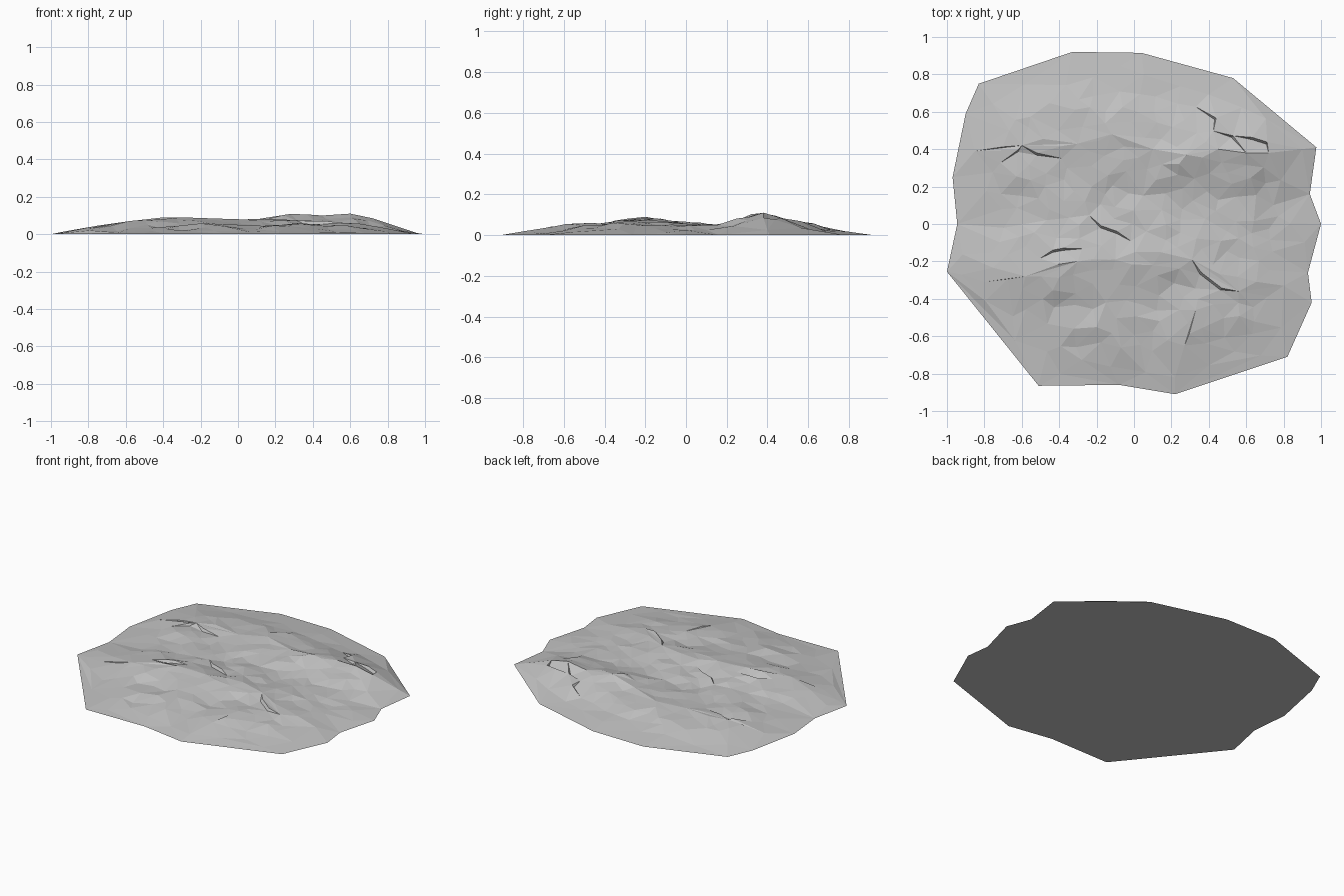
import bpy
import bmesh
import random
from mathutils import Vector, geometry, noise

random.seed(7)
cube = bpy.data.objects.get("Cube")
if cube:
    bpy.data.objects.remove(cube, do_unlink=True)

# Ground outline, clockwise from the back left
OUTLINE = [Vector(p) for p in (
    (-.83, .75), (-.33, .92), (.04, .915), (.53, .78), (.975, .41), (.94, .16),
    (1, 0), (.93, -.26), (.95, -.42), (.82, -.71), (.22, -.91), (-.08, -.86),
    (-.51, -.865), (-1, -.255), (-.945, 0), (-.97, .25), (-.9, .59))]

# Crest lines as x, y, z
BACK_CREST = [(-.85, .39, .025), (-.6, .42, .06), (-.3, .43, .06), (-.12, .48, .075),
              (.1, .4, .08), (.28, .37, .108), (.45, .4, .1), (.6, .38, .11),
              (.72, .38, .085), (.9, .4, .025)]
FRONT_CREST = [(-.92, -.27, .012), (-.8, -.31, .03), (-.58, -.28, .07), (-.3, -.2, .09),
               (-.1, -.19, .083), (.1, -.22, .075), (.31, -.19, .075), (.56, -.36, .06),
               (.8, -.33, .03)]
RIGHT_SPUR = [(.33, -.46, .06), (.27, -.65, .042), (.22, -.82, .015)]
LEFT_SPUR = [(-.15, -.42, .058), (-.07, -.66, .042)]
# Each crest with its flank width behind and in front
CRESTS = [(BACK_CREST, .28, .25), (FRONT_CREST, .3, .2),
          (RIGHT_SPUR, .18, .18), (LEFT_SPUR, .16, .16)]

# Short cracks where the rock steps down sharply
CRACKS = [((-.67, .4), (-.47, .365)), ((.39, .61), (.57, .42)), ((.3, -.22), (.52, -.39)),
          ((-.22, 0), (-.05, -.06)), ((-.46, -.15), (-.35, -.13)), ((.59, .47), (.75, .42))]


def segment_closest(p, a, b):
    t = geometry.intersect_point_line(p, a, b)[1]
    t = min(max(t, 0), 1)
    return a.lerp(b, t), t


def edge_distance(p):
    return min((p - segment_closest(p, a, b)[0]).length
               for a, b in zip(OUTLINE, OUTLINE[1:] + OUTLINE[:1]))


def inside(p):
    hit = False
    for a, b in zip(OUTLINE, OUTLINE[1:] + OUTLINE[:1]):
        if (a.y > p.y) != (b.y > p.y) and p.x < a.x + (p.y - a.y) * (b.x - a.x) / (b.y - a.y):
            hit = not hit
    return hit


def height(p):
    """Low apron rising from the rim, with tent-shaped ridges over it."""
    rim = edge_distance(p)
    base = min(rim * .13, .047)
    z = base
    for crest, back, front in CRESTS:
        for a, b in zip(crest, crest[1:]):
            q, t = segment_closest(p, Vector(a[:2]), Vector(b[:2]))
            top = a[2] + t * (b[2] - a[2])
            fall = (p - q).length / (back if p.y > q.y else front)
            z = max(z, base + (top - base) * max(1 - fall, 0))
    rough = noise.noise(Vector((p.x * 4, p.y * 8, 3))) * .016 + random.uniform(-.006, .006)
    return max(z + rough * min(rim * 4, 1), .001)


# Gather the surface points: rim, crests, cracks, then scattered facets
points = list(OUTLINE)
heights = [0] * len(OUTLINE)
edges = [(i, (i + 1) % len(OUTLINE)) for i in range(len(OUTLINE))]


def add_point(p, z):
    points.append(Vector(p))
    heights.append(z)
    return len(points) - 1


for crest, back, front in CRESTS:
    ids = [add_point(c[:2], c[2]) for c in crest]
    edges += zip(ids, ids[1:])

for start, end in CRACKS:
    a, b = Vector(start), Vector(end)
    side = (b - a).orthogonal().normalized() * .006
    if side.y < 0:
        side.negate()
    for t in (.25, .75):
        mid = a.lerp(b, t)
        z = height(mid)
        add_point(mid + side, z + .006)
        add_point(mid - side, max(z - .01, .002))

tries = 0
while len(points) < 300 and tries < 9000:
    tries += 1
    p = Vector((random.uniform(-1, 1), random.uniform(-.92, .92)))
    rim = edge_distance(p)
    # Facets are larger near the rim and stretched sideways
    gap = .055 if rim > .2 else .1
    if inside(p) and rim > .05 and all(
            Vector(((p.x - q.x) * .7, p.y - q.y)).length > gap for q in points):
        add_point(p, height(p))

# Triangulate and lift into relief
verts, _, faces, origins, _, _ = geometry.delaunay_2d_cdt(points, edges, [], 1, 1e-5)
bm = bmesh.new()
lifted = []
for v, source in zip(verts, origins):
    z = heights[source[0]] if source else height(v)
    lifted.append(bm.verts.new((v.x, v.y, z)))
for f in faces:
    bm.faces.new([lifted[i] for i in f])

# Flat underside
rim_edges = [e for e in bm.edges if e.is_boundary]
bmesh.ops.contextual_create(bm, geom=rim_edges)
bmesh.ops.recalc_face_normals(bm, faces=bm.faces)

mesh = bpy.data.meshes.new("rock_slab")
bm.to_mesh(mesh)
bm.free()
rock = bpy.data.objects.new("rock_slab", mesh)
bpy.context.collection.objects.link(rock)

# Plain grey stone
stone = bpy.data.materials.new("grey_stone")
stone.use_nodes = True
colour = (.54, .54, .54, 1)
stone.diffuse_color = colour
shader = stone.node_tree.nodes["Principled BSDF"]
shader.inputs["Base Color"].default_value = colour
shader.inputs["Roughness"].default_value = .9
mesh.materials.append(stone)
